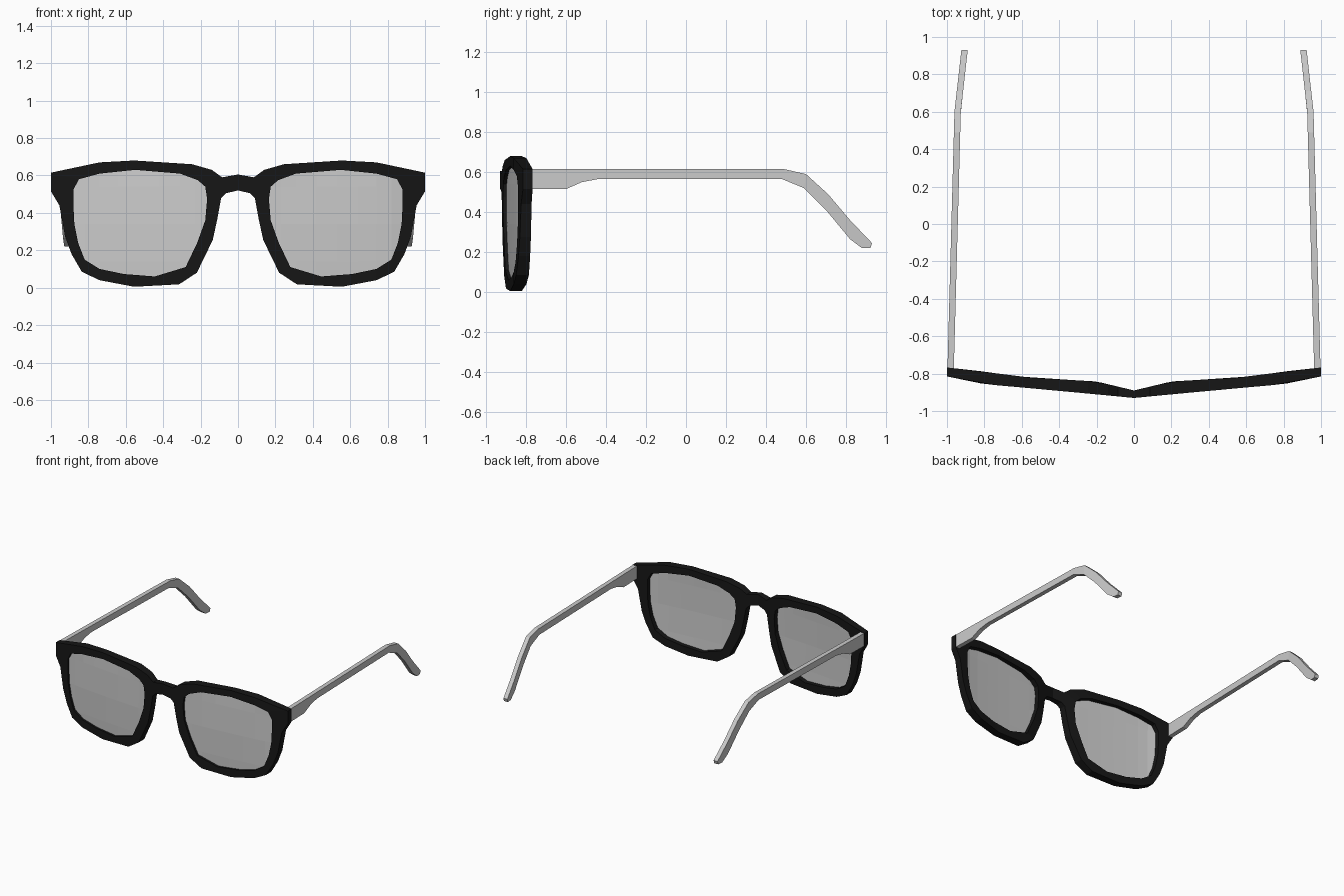
import bpy, bmesh

if "Cube" in bpy.data.objects:
    bpy.data.objects.remove(bpy.data.objects["Cube"])


def lerp(table, t):
    """Piecewise linear lookup in a list of (t, value)."""
    for (a, va), (b, vb) in zip(table, table[1:]):
        if t <= b:
            return va + (vb - va) * (t - a) / (b - a)
    return table[-1][1]


def finish(name, bm, mat=None):
    bmesh.ops.recalc_face_normals(bm, faces=bm.faces)
    me = bpy.data.meshes.new(name)
    bm.to_mesh(me)
    bm.free()
    ob = bpy.data.objects.new(name, me)
    bpy.context.collection.objects.link(ob)
    if mat:
        me.materials.append(mat)
    return ob


def mirror(ob):
    m = ob.modifiers.new("mirror", 'MIRROR')
    m.use_clip = True
    m.merge_threshold = 0.0005


def slab(name, pts, faces, side_a, side_b, mat=None):
    """Closed slab: a flat face pattern mapped to two surfaces and walled in."""
    bm = bmesh.new()
    a = [bm.verts.new(side_a(*p)) for p in pts]
    b = [bm.verts.new(side_b(*p)) for p in pts]
    count = {}
    for f in faces:
        bm.faces.new([a[i] for i in f])
        bm.faces.new([b[i] for i in reversed(f)])
        for e in zip(f, f[1:] + f[:1]):
            count.setdefault(frozenset(e), []).append(e)
    for uses in count.values():
        i, j = uses[0]
        on_mirror = a[i].co.x == 0 and a[j].co.x == 0
        if len(uses) == 1 and not on_mirror:
            bm.faces.new([a[j], a[i], b[i], b[j]])
    ob = finish(name, bm, mat)
    mirror(ob)
    return ob


black = bpy.data.materials.new("black_frame")
black.diffuse_color = (0.008, 0.008, 0.008, 1)
black.use_nodes = True
black.node_tree.nodes["Principled BSDF"].inputs["Base Color"].default_value = black.diffuse_color

# Curve of the frame in plan: front and back y by distance from the centre
FRONT = [(0, -.93), (.23, -.908), (.5, -.883), (.8, -.856), (1, -.815)]
BACK = [(0, -.89), (.2, -.842), (.58, -.82), (.82, -.787), (1, -.767)]

# Rim: outer and inner outlines (x, z), paired point by point
outer = [(.085, .59), (.14, .63), (.245, .66), (.555, .68), (.74, .67),
         (1, .615), (1, .515), (.955, .44), (.925, .275), (.89, .18),
         (.835, .085), (.74, .04), (.555, .005), (.315, .018), (.22, .08),
         (.135, .255), (.11, .37), (.09, .48)]
inner = [(.175, .54), (.215, .575), (.31, .61), (.55, .63), (.74, .61),
         (.85, .58), (.88, .525), (.88, .44), (.875, .34), (.855, .24),
         (.82, .15), (.74, .10), (.61, .073), (.445, .06), (.28, .11),
         (.218, .24), (.175, .36), (.165, .475)]
n = len(outer)
bridge = [(0, .605), (0, .52), (.065, .505)]
faces = [[i, (i + 1) % n, n + (i + 1) % n, n + i] for i in range(n)]
faces.append([n - 1, 0, 2 * n, 2 * n + 1, 2 * n + 2][::-1])
slab("front_frame", outer + inner + bridge, faces,
     lambda x, z: (x, lerp(FRONT, x), z),
     lambda x, z: (x, lerp(BACK, x), z), black)

# Lenses: slightly domed panes cut into strips, edges sunk into the rim
bm = bmesh.new()
cx, cz = .53, .34
bm.faces.new([bm.verts.new((cx + (x - cx) * 1.02, 0, cz + (z - cz) * 1.02))
              for x, z in inner])
cuts = [((x, 0, 0), (1, 0, 0)) for x in (.23, .31, .42, .53, .64, .74, .82)]
cuts += [((0, 0, z), (0, 0, 1)) for z in (.14, .34, .54)]
for co, no in cuts:
    bmesh.ops.bisect_plane(bm, geom=bm.verts[:] + bm.edges[:] + bm.faces[:],
                           plane_co=co, plane_no=no)
for v in bm.verts:
    dome = 1 - ((v.co.x - cx) / .37) ** 2 - ((v.co.z - cz) / .3) ** 2
    v.co.y = lerp(FRONT, v.co.x) + .022 - .008 * max(dome, 0)
lens = finish("lenses", bm)
s = lens.modifiers.new("thickness", 'SOLIDIFY')
s.thickness = .01
s.offset = 0
mirror(lens)

# Temple arms: side profile as paired top and bottom points (y, z)
top = [(-.80, .615), (-.60, .615), (-.52, .615), (-.44, .615), (.49, .615),
       (.60, .59), (.71, .49), (.82, .36), (.93, .245)]
bottom = [(-.80, .515), (-.60, .515), (-.52, .55), (-.44, .565), (.48, .565),
          (.59, .52), (.70, .41), (.82, .265), (.88, .22)]
k = len(top)
faces = [[i, i + 1, k + i + 1, k + i] for i in range(k - 1)]
faces.append([k - 1, 2 * k, 2 * k - 1])
ARM = [(-.8, .998), (.6, .96), (.93, .923)]
slab("temple_arms", top + bottom + [(.922, .22)], faces,
     lambda y, z: (lerp(ARM, y), y, z),
     lambda y, z: (lerp(ARM, y) - .034, y, z))
